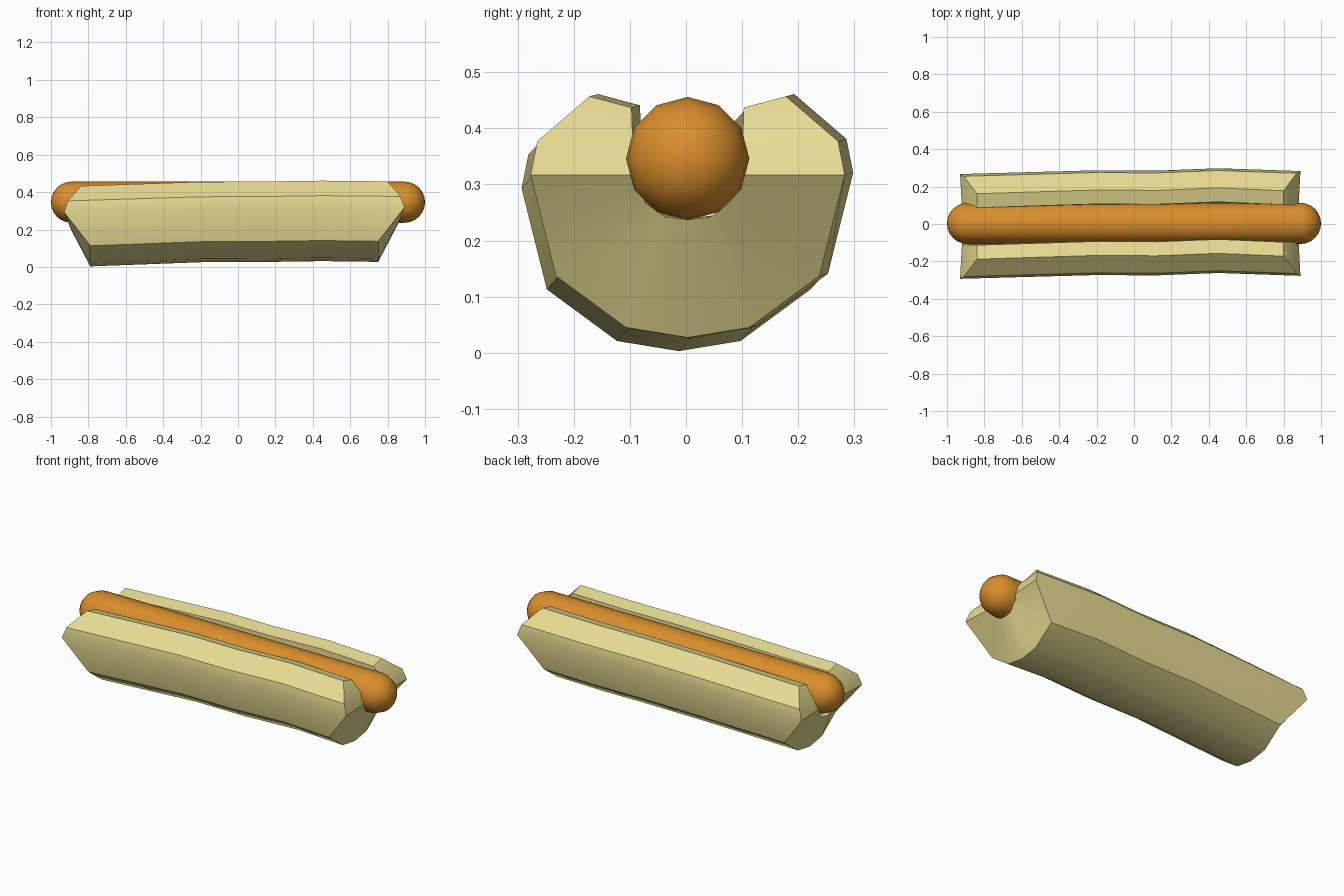
import bpy, bmesh, math

if "Cube" in bpy.data.objects:
    bpy.data.objects.remove(bpy.data.objects["Cube"])


def make_object(name, bm, color, angle):
    bmesh.ops.recalc_face_normals(bm, faces=bm.faces)
    mesh = bpy.data.meshes.new(name)
    bm.to_mesh(mesh)
    bm.free()
    ob = bpy.data.objects.new(name, mesh)
    bpy.context.collection.objects.link(ob)
    mat = bpy.data.materials.new(name + "_color")
    mat.diffuse_color = (*color, 1)
    mat.use_nodes = True
    mat.node_tree.nodes["Principled BSDF"].inputs["Base Color"].default_value = mat.diffuse_color
    mesh.materials.append(mat)
    bpy.ops.object.select_all(action='DESELECT')
    ob.select_set(True)
    bpy.context.view_layer.objects.active = ob
    bpy.ops.object.shade_smooth_by_angle(angle=math.radians(angle))
    return ob


# Sausage: 12-sided capsule along x
R, SIDES, STEPS = 0.11, 12, 6
arc = [(-(1 - R) - R * math.cos(a), R * math.sin(a))
       for a in (math.pi / 2 * i / STEPS for i in range(1, STEPS + 1))]
outline = arc + [(-x, r) for x, r in reversed(arc)]
bm = bmesh.new()
rings = []
for x, r in outline:
    rings.append([bm.verts.new((x, 0.003 + r * math.cos(2 * math.pi * k / SIDES),
                                0.346 + r * math.sin(2 * math.pi * k / SIDES)))
                  for k in range(SIDES)])
tips = [bm.verts.new((s, 0.003, 0.346)) for s in (-1, 1)]
for k in range(SIDES):
    n = (k + 1) % SIDES
    for a, b in zip(rings, rings[1:]):
        bm.faces.new((a[k], a[n], b[n], b[k]))
    bm.faces.new((tips[0], rings[0][n], rings[0][k]))
    bm.faces.new((tips[1], rings[-1][k], rings[-1][n]))
make_object("sausage", bm, (0.70, 0.27, 0.025), 40)

# Bun half profile: y, z and how far each point sits in from the slanted ends
outer = [(0, 0, .14), (.11, .018, .14), (.235, .11, .14),
         (.28, .29, 0), (.268, .35, .02), (.175, .43, .09)]
inner = [(0, .21, .03), (.04, .215, .03), (.075, .24, .02),
         (.095, .29, .01), (.098, .35, .03), (.10, .41, .09)]


def mirrored(half):
    return [(-y, z, d) for y, z, d in reversed(half[1:])] + half


loop = mirrored(outer) + mirrored(inner)[::-1]
half_len = len(loop) // 2

# Wobbling stations along the bun: x, y shift, z shift
stations = [(-.93, -.013, .003), (-.20, .007, .025), (.12, .005, .026),
            (.45, .018, .031), (.89, .003, .027)]
bm = bmesh.new()
rings = []
for i, (x, dy, dz) in enumerate(stations):
    s = 1 if i == 0 else -1 if i == len(stations) - 1 else 0
    rings.append([bm.verts.new((x + s * d, y + dy, z + dz)) for y, z, d in loop])
for a, b in zip(rings, rings[1:]):
    for k in range(len(loop)):
        n = (k + 1) % len(loop)
        bm.faces.new((a[k], a[n], b[n], b[k]))

# Bun ends: quads between outer skin and trough
for r in (rings[0], rings[-1]):
    for k in range(half_len - 1):
        bm.faces.new((r[k], r[k + 1], r[-k - 2], r[-k - 1]))
make_object("bun", bm, (0.80, 0.71, 0.29), 30)
